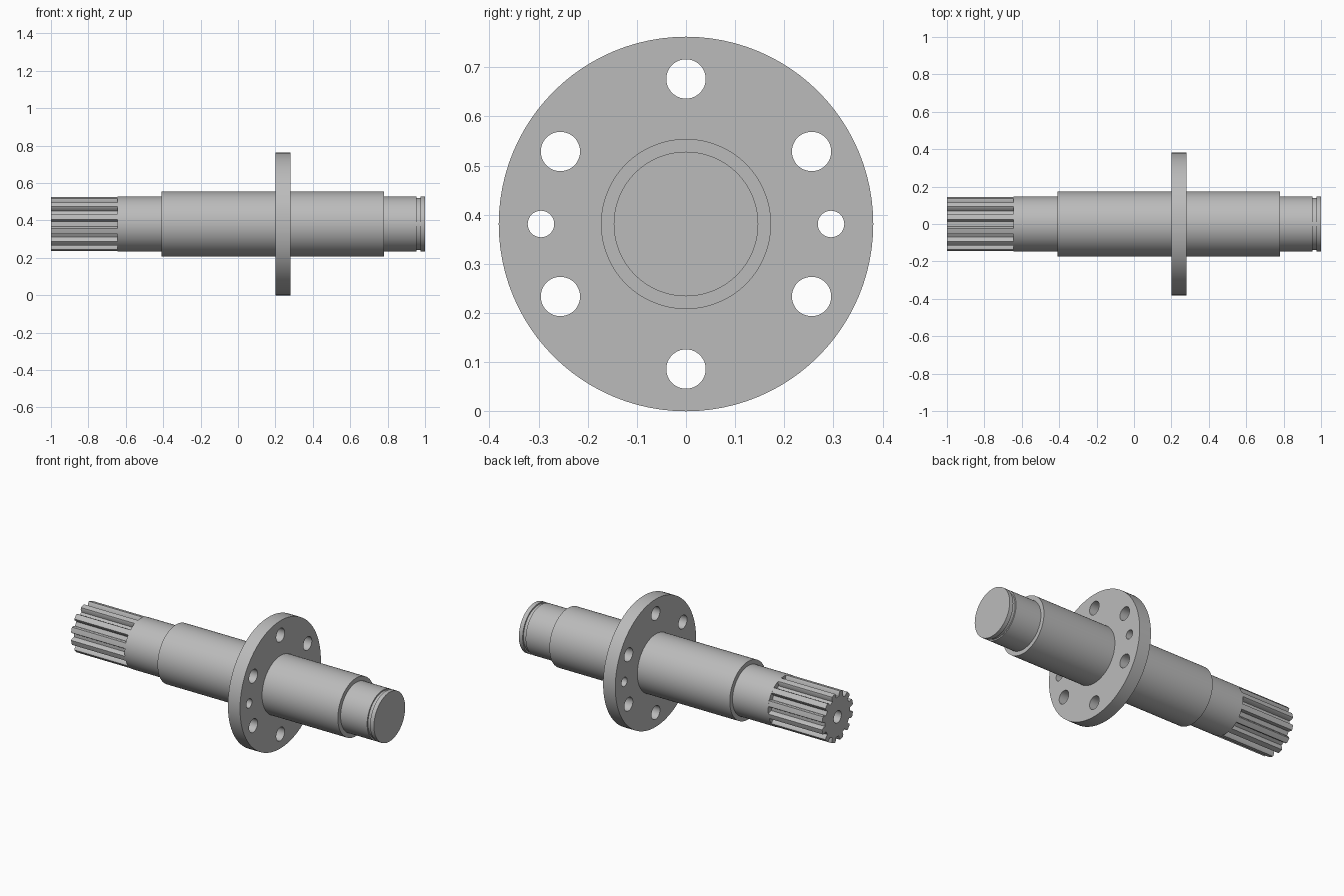
import bpy, bmesh, math

AXIS_Z = 0.381          # height of the shaft centre line
SEGMENTS = 96
TEETH = 12

cube = bpy.data.objects.get("Cube")
if cube:
    bpy.data.objects.remove(cube, do_unlink=True)

steel = bpy.data.materials.new("grey_steel")
steel.use_nodes = True
colour = (0.5, 0.5, 0.5, 1)
steel.diffuse_color = colour
steel.node_tree.nodes["Principled BSDF"].inputs["Base Color"].default_value = colour


def make_object(name, bm):
    bmesh.ops.recalc_face_normals(bm, faces=bm.faces)
    mesh = bpy.data.meshes.new(name)
    bm.to_mesh(mesh)
    bm.free()
    obj = bpy.data.objects.new(name, mesh)
    bpy.context.collection.objects.link(obj)
    mesh.materials.append(steel)
    return obj


def activate(obj):
    bpy.ops.object.select_all(action="DESELECT")
    obj.select_set(True)
    bpy.context.view_layer.objects.active = obj


def skin(name, rings):
    """Join matching rings of points and cap both ends."""
    bm = bmesh.new()
    loops = [[bm.verts.new(p) for p in ring] for ring in rings]
    for a, b in zip(loops, loops[1:]):
        for i in range(len(a)):
            j = (i + 1) % len(a)
            bm.faces.new((a[i], a[j], b[j], b[i]))
    bm.faces.new(loops[0])
    bm.faces.new(loops[-1])
    return make_object(name, bm)


def point(x, radius, angle):
    return (x, radius * math.cos(angle), AXIS_Z + radius * math.sin(angle))


def lathe(name, profile, segments=SEGMENTS):
    """Revolve (x, radius) pairs about the shaft axis."""
    return skin(name, [[point(x, r, math.tau * i / segments) for i in range(segments)]
                       for x, r in profile])


def cylinder(name, x0, x1, radius, offset=0, angle=0):
    obj = lathe(name, [(x0, radius), (x1, radius)], 48)
    obj.location = (0, offset * math.cos(angle), offset * math.sin(angle))
    return obj


def cut(obj, cutters):
    activate(obj)
    for cutter in cutters:
        mod = obj.modifiers.new("cut", "BOOLEAN")
        mod.operation = "DIFFERENCE"
        mod.solver = "EXACT"
        mod.object = cutter
        bpy.ops.object.modifier_apply(modifier=mod.name)
        bpy.data.objects.remove(cutter, do_unlink=True)


# Stepped shaft with a retaining ring groove near the plain end
shaft = lathe("stepped_shaft", [
    (-0.645, 0.147), (-0.41, 0.147), (-0.41, 0.173), (0.78, 0.173),
    (0.78, 0.147), (0.955, 0.147), (0.955, 0.139), (0.975, 0.139),
    (0.975, 0.147), (1.0, 0.147)])

# Round flange with six bolt holes and two dowel holes
flange = lathe("flange", [(0.2, 0.381), (0.28, 0.381)])
holes = [cylinder("bolt_hole", 0.1, 0.4, 0.04, 0.295, math.radians(30 + 60 * i))
         for i in range(6)]
holes += [cylinder("dowel_hole", 0.1, 0.4, 0.027, 0.295, math.pi * i) for i in range(2)]
cut(flange, holes)

# Splined end: straight teeth with rounded tips, and a centre hole
section = []
for t in range(TEETH):
    middle = math.tau * (t + 0.5) / TEETH
    for radius, degrees in ((0.118, -9), (0.138, -8), (0.147, -6), (0.147, 0),
                            (0.147, 6), (0.138, 8), (0.118, 9)):
        section.append((radius, middle + math.radians(degrees)))
spline = skin("splined_end", [[point(x, r, a) for r, a in section] for x in (-1.0, -0.64)])
cut(spline, [cylinder("centre_hole", -1.1, -0.85, 0.036)])

# Smooth round walls, sharp edges
for obj in (shaft, flange, spline):
    activate(obj)
    bpy.ops.object.shade_smooth_by_angle(angle=math.radians(25))
